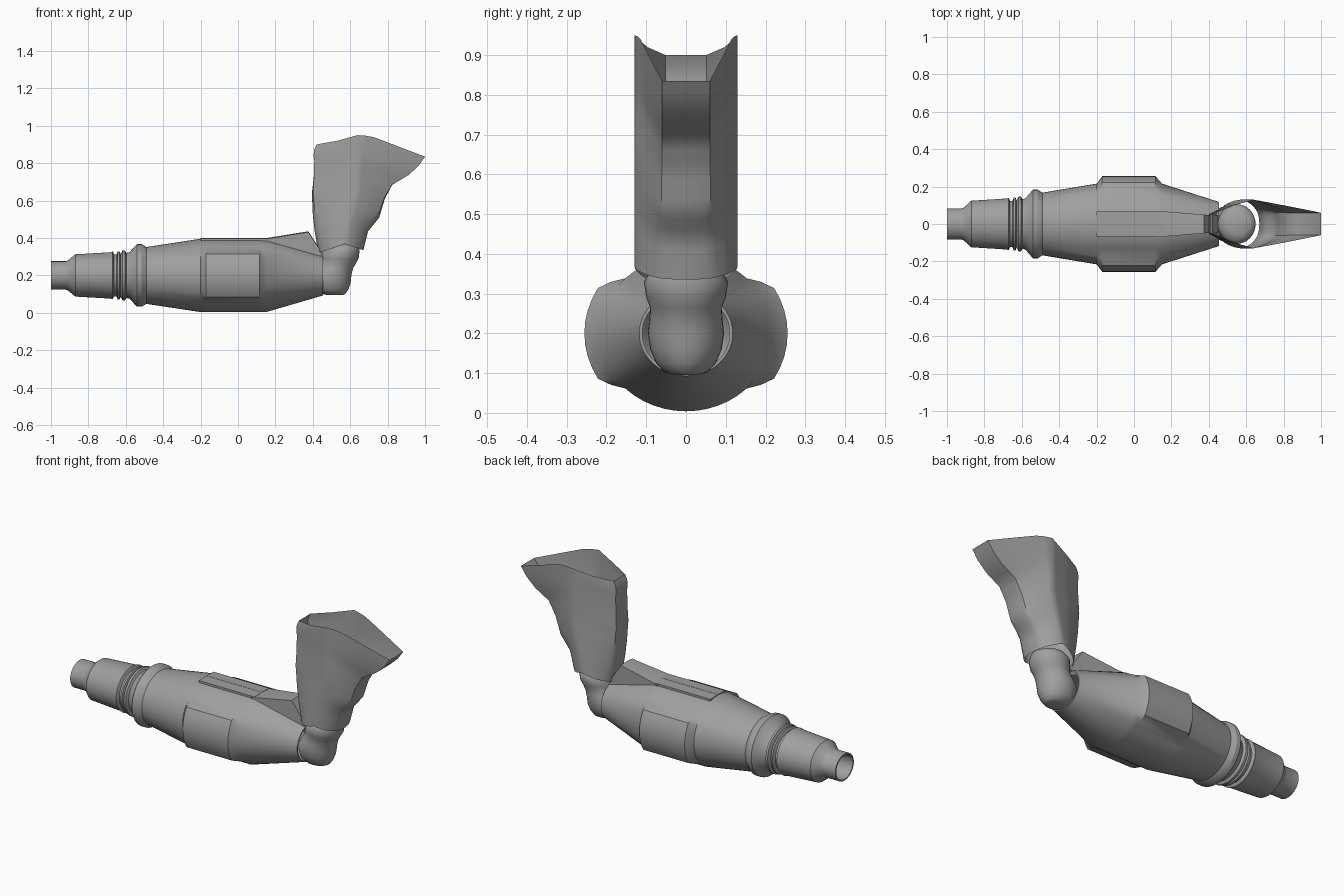
import bpy, bmesh
from math import sin, cos, pi, radians

cube = bpy.data.objects.get("Cube")
if cube:
    bpy.data.objects.remove(cube)

grey = bpy.data.materials.new("mid_grey")
grey.use_nodes = True
grey.diffuse_color = (0.35, 0.35, 0.35, 1)
grey.node_tree.nodes["Principled BSDF"].inputs["Base Color"].default_value = (0.35, 0.35, 0.35, 1)


def loft(name, rings, angle, cap=False):
    """Join closed rings of points into a skin."""
    bm = bmesh.new()
    rows = [[bm.verts.new(p) for p in ring] for ring in rings]
    for a, b in zip(rows, rows[1:]):
        for i in range(len(a)):
            j = (i + 1) % len(a)
            bm.faces.new((a[i], a[j], b[j], b[i]))
    if cap:
        bm.faces.new(rows[0])
        bm.faces.new(rows[-1])
    bmesh.ops.recalc_face_normals(bm, faces=bm.faces)
    mesh = bpy.data.meshes.new(name)
    bm.to_mesh(mesh)
    bm.free()
    mesh.materials.append(grey)
    obj = bpy.data.objects.new(name, mesh)
    bpy.context.collection.objects.link(obj)
    bpy.ops.object.select_all(action='DESELECT')
    obj.select_set(True)
    bpy.context.view_layer.objects.active = obj
    bpy.ops.object.shade_smooth_by_angle(angle=radians(angle))
    return obj


def interp(x, table):
    """Piecewise linear lookup."""
    for (x0, y0), (x1, y1) in zip(table, table[1:]):
        if x <= x1:
            return y0 + (y1 - y0) * (x - x0) / (x1 - x0)
    return table[-1][1]


# Main body: a turned sleeve, slightly wide, with raised side pads
AXIS = 0.2
SIDES = 48


def body_ring(x, r, pad=0):
    ring = []
    for i in range(SIDES):
        a = 2 * pi * i / SIDES
        c, s = cos(a), sin(a)
        raised = pad * min(1, max(0, (abs(c) - 0.74) / 0.1))
        ring.append((x, c * (r * 1.1 + raised), AXIS + s * (r + raised * 0.8)))
    return ring


profile = [(-0.88, .066), (-1, .068), (-1, .076), (-.92, .076), (-.91, .08),
           (-.87, .113), (-.68, .124), (-.67, .128), (-.662, .112), (-.65, .112),
           (-.643, .128), (-.633, .128), (-.627, .114), (-.618, .134),
           (-.605, .134), (-.597, .12), (-.58, .125), (-.54, .167), (-.515, .167),
           (-.49, .152), (-.2, .196)]
rings = [body_ring(x, r) for x, r in profile]
rings += [body_ring(-.17, .196, .04), body_ring(.115, .196, .04), body_ring(.15, .196),
          body_ring(.455, .107), body_ring(.455, .1), body_ring(.36, .125)]
loft("body_sleeve", rings, 32)

# Flat two-part panel on top of the body
for name, side in (("top_panel_left", 1), ("top_panel_right", -1)):
    y0, y1 = side * .001, side * .066
    loft(name, [[(x, y0, .37), (x, y1, .37), (x, y1, .398), (x, y0, .4)]
                for x in (-.2, .15)], 30, cap=True)

# Wedge fin rising from the panel toward the elbow
loft("top_fin", [[(x, -w, low), (x, w, low), (x, w, high - .004), (x, 0, high), (x, -w, high - .004)]
                 for x, w, low, high in ((.13, .07, .36, .396), (.375, .05, .3, .436),
                                         (.45, .045, .27, .325))], 30, cap=True)

# Elbow: a soft joint seated in the body mouth; rows are z, back x, front x, half width
elbow = [(.095, .48, .56, .03), (.103, .44, .575, .055), (.125, .41, .59, .075),
         (.16, .4, .602, .09), (.2, .4, .606, .096), (.235, .42, .614, .092),
         (.265, .44, .63, .09), (.29, .445, .645, .1), (.33, .45, .65, .106),
         (.355, .47, .645, .09), (.37, .5, .62, .055)]
loft("elbow_joint", [[((lo + hi) / 2 + (hi - lo) / 2 * cos(a), w * sin(a), z)
                      for a in (2 * pi * i / 32 for i in range(32))]
                     for z, lo, hi, w in elbow], 60, cap=True)

# Forearm: an open sleeve, round at the elbow and flaring to a ridged mouth
front = [(0, .67), (.2, .695), (.35, .755), (.55, .785), (.7, .825),
         (.8, .91), (.9, .965), (1, 1.0)]
back = [(0, .43), (.2, .41), (.35, .4), (.55, .395), (.7, .405), (.85, .408), (.93, .402), (1, .42)]
boxy = [(-1, 0), (-1, .4), (-.5, .75), (0, 1), (.5, .74), (1, .46), (1, 0)]
HALF = 24


def forearm_ring(t):
    mid = .57 + .07 * min(1, t * 2)
    box = min(1, .2 + t * 1.1)
    ring = []
    for i in range(2 * HALF):
        k = i if i <= HALF else 2 * HALF - i
        side = 1 if i <= HALF else -1
        a = pi * k / HALF
        s = 6 * k / HALF
        n = min(5, int(s))
        bu, bv = (boxy[n][c] + (boxy[n + 1][c] - boxy[n][c]) * (s - n) for c in (0, 1))
        u = bu * box - cos(a) * (1 - box)
        v = bv * box + sin(a) * (1 - box)
        edge = interp(t, front) if u > 0 else interp(t, back)
        low = interp(u, [(-1, .32), (0, .368), (1, .335)])
        high = interp(u, [(-1, .9), (-.5, .92), (0, .95), (.2, .945), (1, .835)])
        ring.append((mid + abs(u) * (edge - mid), side * v * .13, low + (high - low) * t))
    return ring


loft("forearm_sleeve", [forearm_ring(i / 20) for i in range(21)], 40)
